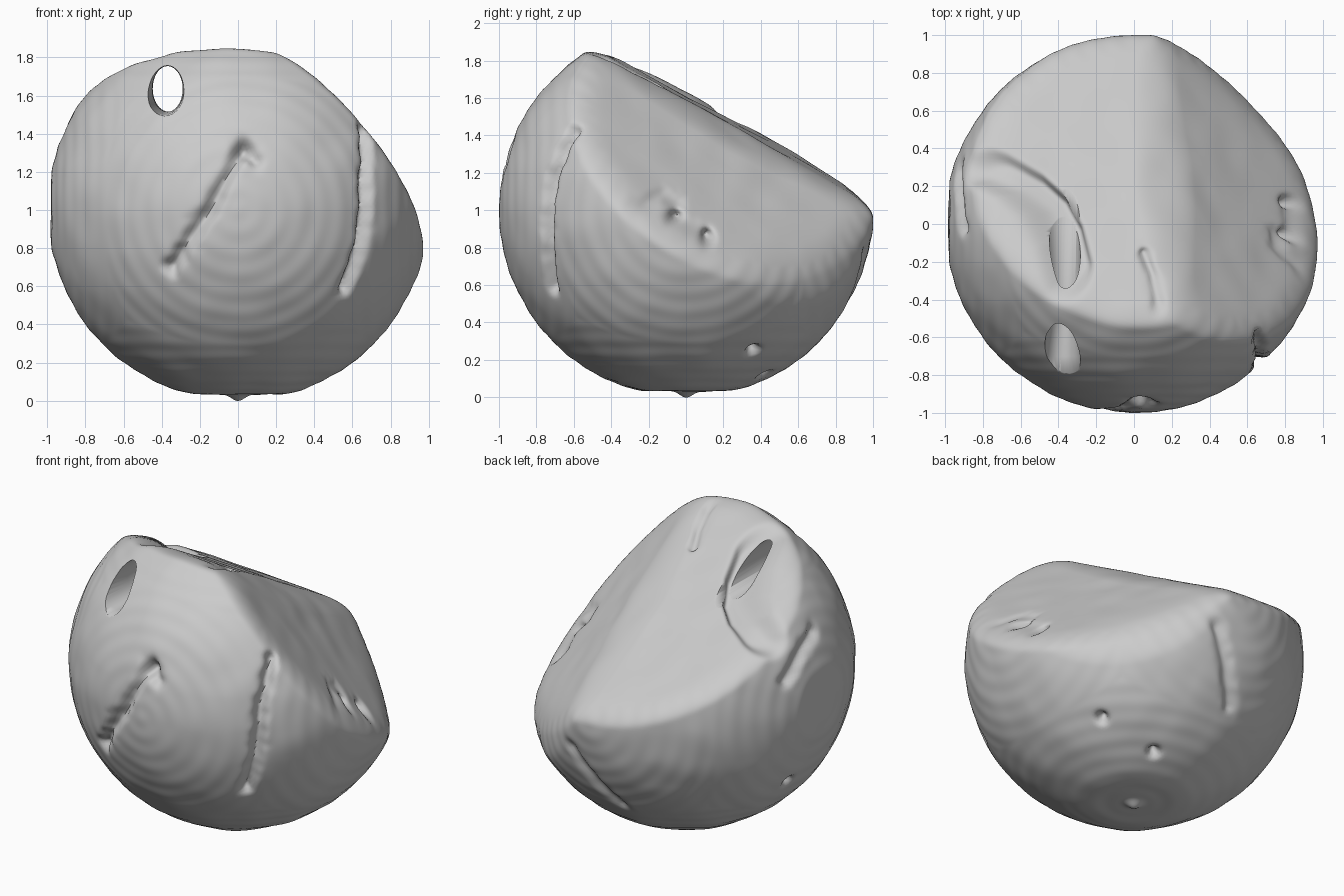
import bpy, bmesh, math
from mathutils import Vector, noise

if "Cube" in bpy.data.objects:
    bpy.data.objects.remove(bpy.data.objects["Cube"])

CENTRE = Vector((0, 0, 1))

# Cuts: slanted top, right rear dish, rear corner, then slight flats (normal, distance, blend)
CUTS = [(Vector((0.06, 0.49, 0.87)).normalized(), 0.515, 0.14),
        (Vector((0.65, 0.41, 0.64)).normalized(), 0.50, 0.14),
        (Vector((0.70, 0.66, 0.20)).normalized(), 0.80, 0.10),
        (Vector((1, 0, 0)), 0.98, 0.01), (Vector((-1, 0, 0)), 0.98, 0.01),
        (Vector((0, 0, -1)), 0.965, 0.01)]

# Gouges and pits: path relative to the centre, half width, depth
GOUGES = [
    ([(-0.35, -0.88, -0.30), (-0.15, -0.98, 0.0), (0.03, -0.94, 0.33)], 0.035, 0.06),   # front gash
    ([(0.03, -0.94, 0.33), (0.09, -0.95, 0.26)], 0.045, 0.04),
    ([(0.57, -0.72, -0.42), (0.66, -0.74, -0.1), (0.67, -0.72, 0.15),
      (0.66, -0.60, 0.42)], 0.034, 0.06),                                               # right crack
    ([(0.88, -0.22, 0.04), (0.86, -0.15, 0.09), (0.83, -0.06, 0.05)], 0.05, 0.025),     # side scar
    ([(0.82, -0.06, -0.03)], 0.035, 0.10), ([(0.93, 0.13, -0.16)], 0.035, 0.10),
    ([(0.82, -0.06, -0.03), (0.93, 0.13, -0.16)], 0.05, 0.02),
    ([(0.05, -0.16, 0.68), (0.10, -0.28, 0.76), (0.13, -0.43, 0.83)], 0.035, 0.04),     # crest slot
    ([(-0.70, 0.27, 0.42), (-0.56, 0.20, 0.48), (-0.45, 0.10, 0.55), (-0.37, -0.06, 0.64),
      (-0.33, -0.26, 0.75)], 0.1, 0.10),                                                # top left gouge
    ([(-0.86, -0.02, 0.41), (-0.91, 0.12, 0.36), (-0.93, 0.29, 0.23)], 0.04, 0.04),     # left gash
    ([(0.16, 0.95, -0.25), (0.03, 0.88, -0.45), (-0.08, 0.77, -0.62)], 0.04, 0.03),     # rear gash
    ([(-0.85, 0.16, -0.5)], 0.03, 0.08),                                                # underside pits
    ([(0.55, 0.36, -0.75)], 0.03, 0.08),
    ([(0.2, 0.42, -0.88)], 0.03, 0.08),
    ([(0, 0, -1)], 0.05, -0.035),                                                       # bottom nub
]
GOUGES = [([Vector(p).normalized() for p in path], w, d) for path, w, d in GOUGES]


def smooth_min(a, b, k):
    h = max(k - abs(a - b), 0) / k
    return min(a, b) - h * h * k / 4


def path_distance(p, path):
    if len(path) == 1:
        return (p - path[0]).length
    best = 9
    for a, b in zip(path, path[1:]):
        e = b - a
        t = min(1, max(0, (p - a).dot(e) / e.length_squared))
        best = min(best, (p - a - e * t).length)
    return best


def radius(u):
    r = 1.0
    for n, d, blend in CUTS:
        c = n.dot(u)
        if c > 0.05:
            r = smooth_min(r, d / c, blend)
    # faint concentric ripples around the axes (ball only) and a slight unevenness
    if r > 0.92:
        angle = math.acos(min(1, max(abs(c) for c in u)))
        r += 0.0012 * math.cos(angle * 55)
    r += 0.007 * noise.noise(u * r * 5)
    for path, w, depth in GOUGES:
        x = path_distance(u, path) / w
        if x < 3:
            if len(path) > 1 and w < 0.1:   # ragged edges
                x *= 1 + 0.35 * noise.noise(u * 14)
            r -= depth * math.exp(-x * x if w < 0.1 else -x ** 4)
    return r


# Chipped ball
bm = bmesh.new()
bmesh.ops.create_icosphere(bm, subdivisions=7, radius=1)
for v in bm.verts:
    u = v.co.normalized()
    v.co = CENTRE + u * radius(u)
mesh = bpy.data.meshes.new("chipped_boulder")
bm.to_mesh(mesh)
bm.free()
boulder = bpy.data.objects.new("chipped_boulder", mesh)
bpy.context.collection.objects.link(boulder)

# Tunnel from the front to the top left gouge, flared at the front
bm = bmesh.new()
rings = []
for y, cx, rx, rz in [(-1.0, -0.39, 0.13, 0.16), (-0.70, -0.385, 0.10, 0.135),
                      (-0.5, -0.37, 0.08, 0.12), (0.3, -0.36, 0.085, 0.12)]:
    rings.append([bm.verts.new((cx + rx * math.cos(i * math.pi / 16), y,
                                1.635 + rz * math.sin(i * math.pi / 16)))
                  for i in range(32)])
for r0, r1 in zip(rings, rings[1:]):
    for i in range(32):
        j = (i + 1) % 32
        bm.faces.new((r0[i], r0[j], r1[j], r1[i]))
bm.faces.new(rings[0])
bm.faces.new(rings[-1])
bmesh.ops.recalc_face_normals(bm, faces=bm.faces)
cutter_mesh = bpy.data.meshes.new("tunnel_cutter")
bm.to_mesh(cutter_mesh)
bm.free()
cutter = bpy.data.objects.new("tunnel_cutter", cutter_mesh)
cutter.hide_render = True
bpy.context.collection.objects.link(cutter)

mod = boulder.modifiers.new("tunnel", 'BOOLEAN')
mod.operation = 'DIFFERENCE'
mod.solver = 'EXACT'
mod.object = cutter
bpy.context.view_layer.objects.active = boulder
boulder.select_set(True)
bpy.ops.object.modifier_apply(modifier=mod.name)
bpy.data.objects.remove(cutter)
bpy.ops.object.shade_smooth_by_angle(angle=math.radians(60))
